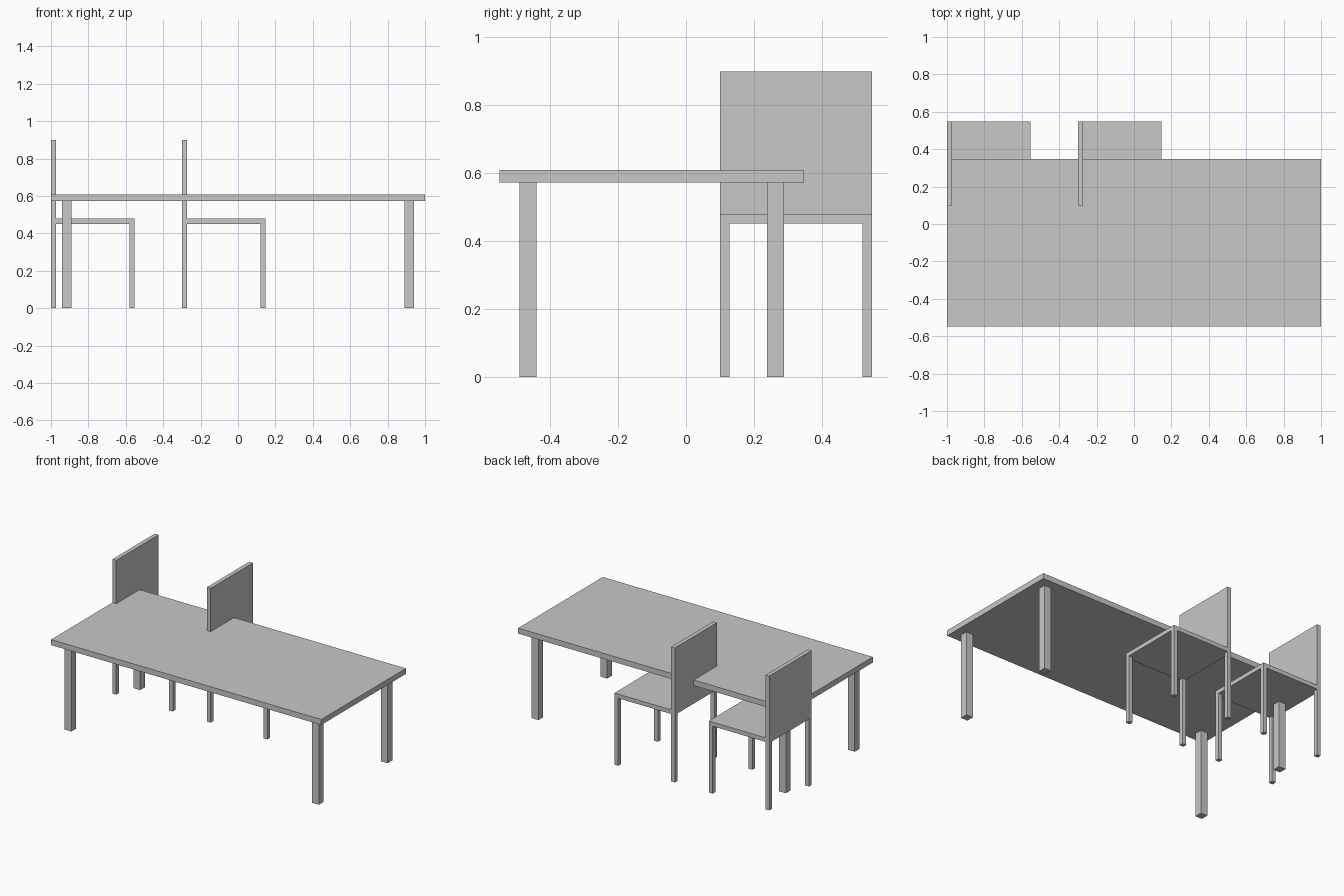
import bpy

cube = bpy.data.objects.get("Cube")
if cube:
    bpy.data.objects.remove(cube, do_unlink=True)

# Single grey finish
grey = bpy.data.materials.new("light grey")
grey.use_nodes = True
colour = (0.58, 0.58, 0.58, 1)
grey.diffuse_color = colour
grey.node_tree.nodes["Principled BSDF"].inputs["Base Color"].default_value = colour


def box(name, x, y, z):
    """Box spanning the given (low, high) ranges."""
    spans = (x, y, z)
    bpy.ops.mesh.primitive_cube_add(size=1, location=[(a + b) / 2 for a, b in spans])
    obj = bpy.context.object
    obj.name = name
    obj.scale = [b - a for a, b in spans]
    bpy.ops.object.transform_apply(location=False, rotation=False, scale=True)
    obj.data.materials.append(grey)
    return obj


def legs(name, x, y, height, width, inset=0):
    """Four square legs at the corners of a rectangle."""
    for side, x0 in (("right", x[0] + inset), ("left", x[1] - inset - width)):
        for end, y0 in (("front", y[0] + inset), ("back", y[1] - inset - width)):
            box(f"{name}_leg_{end}_{side}", (x0, x0 + width), (y0, y0 + width), (0, height))


# Table
TABLE_X, TABLE_Y = (-1, 1), (-0.548, 0.347)
UNDERSIDE = 0.572
box("table_top", TABLE_X, TABLE_Y, (UNDERSIDE, 0.609))
legs("table", TABLE_X, TABLE_Y, UNDERSIDE, 0.05, inset=0.059)

# Two chairs facing +x, partly tucked under the table
SIZE, BAR = 0.447, 0.028
SEAT_LOW, SEAT_TOP, BACK_TOP = 0.451, 0.479, 0.899
for name, x0 in (("outer_chair", -1), ("inner_chair", -0.3)):
    x, y = (x0, x0 + SIZE), (0.1, 0.1 + SIZE)
    box(name + "_seat", x, y, (SEAT_LOW, SEAT_TOP))
    box(name + "_back", (x0, x0 + BAR), y, (SEAT_TOP, BACK_TOP))
    legs(name, x, y, SEAT_LOW, BAR)
